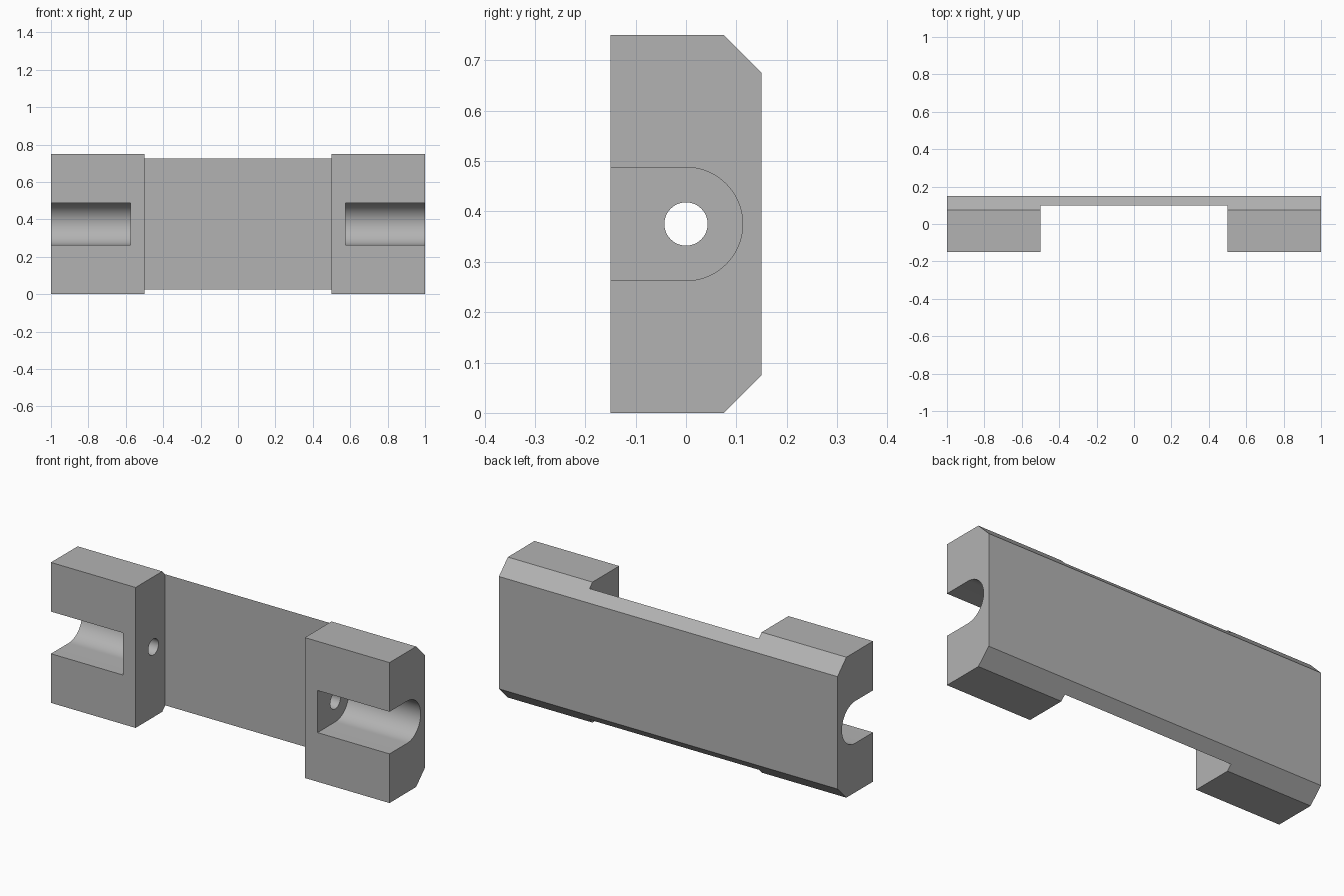
import bpy
import bmesh
import math

cube = bpy.data.objects.get("Cube")
if cube:
    bpy.data.objects.remove(cube, do_unlink=True)

MID_Z = 0.375

grey = bpy.data.materials.new("plain grey")
grey.use_nodes = True
colour = (0.45, 0.45, 0.45, 1)
grey.diffuse_color = colour
grey.node_tree.nodes["Principled BSDF"].inputs["Base Color"].default_value = colour


def prism(name, profile, x0, x1):
    """Extrude a closed (y, z) profile along x."""
    bm = bmesh.new()
    face = bm.faces.new([bm.verts.new((x0, y, z)) for y, z in profile])
    extruded = bmesh.ops.extrude_face_region(bm, geom=[face])["geom"]
    verts = [g for g in extruded if isinstance(g, bmesh.types.BMVert)]
    bmesh.ops.translate(bm, verts=verts, vec=(x1 - x0, 0, 0))
    bmesh.ops.recalc_face_normals(bm, faces=bm.faces)
    mesh = bpy.data.meshes.new(name)
    bm.to_mesh(mesh)
    bm.free()
    mesh.materials.append(grey)
    obj = bpy.data.objects.new(name, mesh)
    bpy.context.collection.objects.link(obj)
    return obj


def arc(radius, start, end, steps):
    """Points of an arc around the hole axis, as (y, z)."""
    angles = [math.radians(start + (end - start) * i / steps) for i in range(steps + 1)]
    return [(radius * math.cos(a), MID_Z + radius * math.sin(a)) for a in angles]


def cut(target, cutter):
    mod = target.modifiers.new("cut", "BOOLEAN")
    mod.operation = "DIFFERENCE"
    mod.solver = "EXACT"
    mod.object = cutter
    bpy.context.view_layer.objects.active = target
    bpy.ops.object.modifier_apply(modifier=mod.name)
    bpy.data.objects.remove(cutter, do_unlink=True)


# Bar with chamfered back edges
body = prism("bracket_body", [(-0.15, 0), (0.075, 0), (0.15, 0.075),
                              (0.15, 0.675), (0.075, 0.75), (-0.15, 0.75)], -1, 1)

# Wide recess that leaves a thin back plate between the end blocks
cut(body, prism("recess_cutter", [(-0.3, -0.1), (0.1, -0.1), (0.1, 0.85), (-0.3, 0.85)], -0.5, 0.5))

# Round-bottomed slot and smaller through hole in each end block
R = 0.1125
slot = [(-0.3, MID_Z - R)] + arc(R, -90, 90, 32) + [(-0.3, MID_Z + R)]
hole = arc(0.043, 0, 360, 48)[:-1]
for side in (-1, 1):
    cut(body, prism("slot_cutter", slot, side * 0.575, side * 1.1))
    cut(body, prism("hole_cutter", hole, side * 0.4, side * 0.7))

# Smooth round walls with sharp edges
bpy.ops.object.select_all(action="DESELECT")
body.select_set(True)
bpy.context.view_layer.objects.active = body
bpy.ops.object.shade_smooth_by_angle(angle=math.radians(30))
